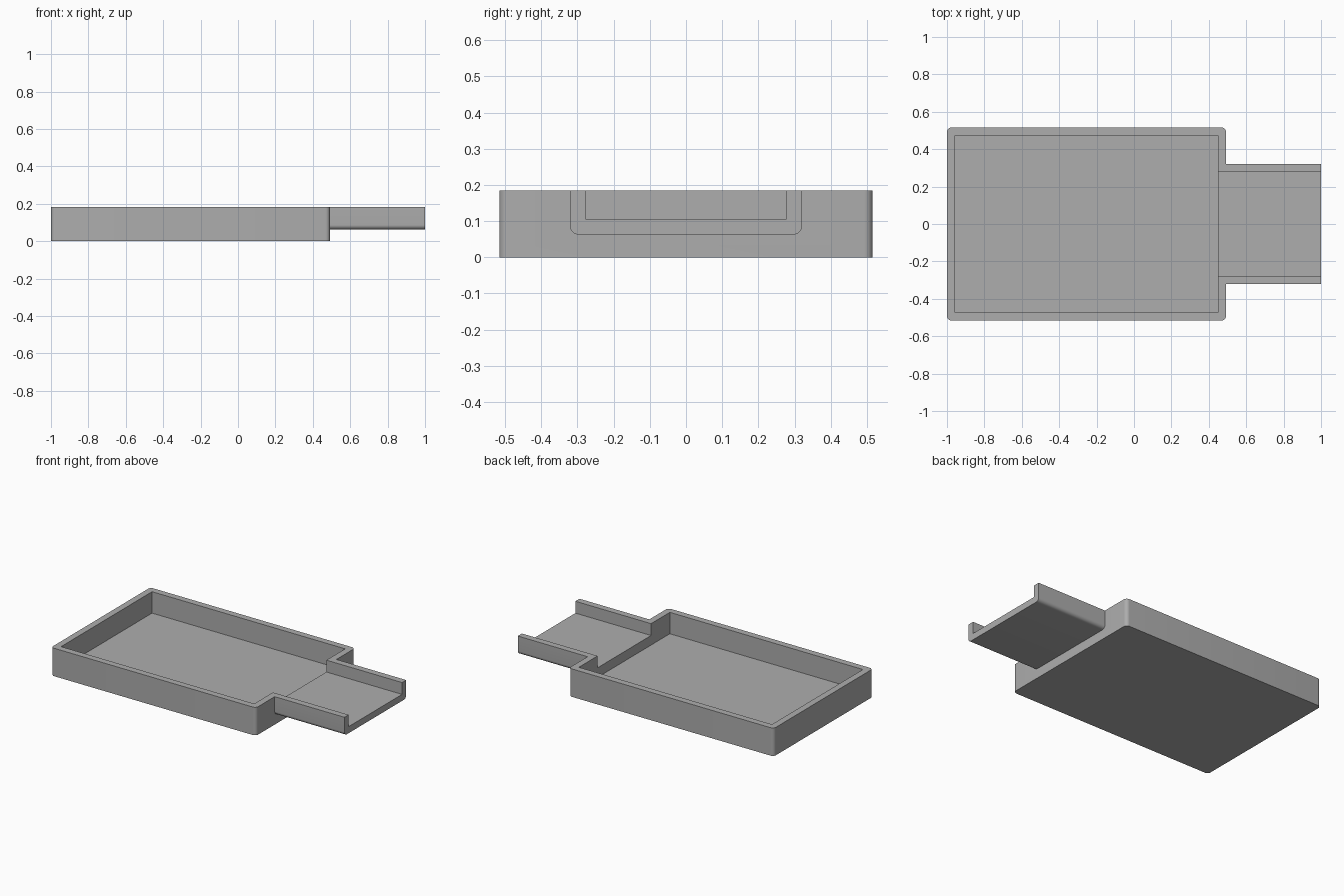
import bpy
import bmesh
import math

cube = bpy.data.objects.get("Cube")
if cube:
    bpy.data.objects.remove(cube, do_unlink=True)

WALL = 0.043
TOP = 0.184
HALF_Y = 0.516
TRAY_LEFT, TRAY_RIGHT = -1.0, 0.492
SPOUT_HALF, SPOUT_BASE = 0.321, 0.063
RADIUS = 0.024

grey = bpy.data.materials.new("plain_grey")
grey.use_nodes = True
grey.diffuse_color = (0.42, 0.42, 0.42, 1)
grey.node_tree.nodes["Principled BSDF"].inputs["Base Color"].default_value = grey.diffuse_color


def block(name, low, high, rounded=None):
    """Box between two corners; edges accepted by rounded(a, b) get a round bevel."""
    bm = bmesh.new()
    bmesh.ops.create_cube(bm, size=1)
    for v in bm.verts:
        v.co = [low[i] if v.co[i] < 0 else high[i] for i in range(3)]
    if rounded:
        edges = [e for e in bm.edges if rounded(e.verts[0].co, e.verts[1].co)]
        bmesh.ops.bevel(bm, geom=edges, offset=RADIUS, segments=8,
                        profile=0.5, affect='EDGES')
    mesh = bpy.data.meshes.new(name)
    bm.to_mesh(mesh)
    bm.free()
    mesh.materials.append(grey)
    obj = bpy.data.objects.new(name, mesh)
    bpy.context.collection.objects.link(obj)
    return obj


def combine(target, other, operation):
    mod = target.modifiers.new(operation.lower(), 'BOOLEAN')
    mod.operation = operation
    mod.solver = 'EXACT'
    mod.object = other
    bpy.context.view_layer.objects.active = target
    bpy.ops.object.modifier_apply(modifier=mod.name)
    bpy.data.objects.remove(other, do_unlink=True)


def upright(a, b):
    return abs(a.z - b.z) > 0.01


def lower_long(a, b):
    return abs(a.x - b.x) > 0.01 and a.z < 0.1


# Tray body with rounded upright corners
tray = block("tray_with_spout", (TRAY_LEFT, -HALF_Y, 0),
             (TRAY_RIGHT, HALF_Y, TOP), upright)

# Spout with rounded lower edges
spout = block("spout", (TRAY_RIGHT - WALL / 2, -SPOUT_HALF, SPOUT_BASE),
              (1, SPOUT_HALF, TOP), lower_long)
combine(tray, spout, 'UNION')

# Hollow of the tray
inner_right = TRAY_RIGHT - WALL
hollow = block("tray_hollow", (TRAY_LEFT + WALL, -HALF_Y + WALL, WALL),
               (inner_right, HALF_Y - WALL, TOP + 0.1))
combine(tray, hollow, 'DIFFERENCE')

# Channel through the end wall and along the spout
channel_half = SPOUT_HALF - WALL
channel = block("spout_channel", (inner_right - 0.1, -channel_half, SPOUT_BASE + WALL),
                (1.1, channel_half, TOP + 0.1))
combine(tray, channel, 'DIFFERENCE')

# Smooth the rounded corners and keep the other edges sharp
tray.select_set(True)
bpy.context.view_layer.objects.active = tray
bpy.ops.object.shade_smooth_by_angle(angle=math.radians(30))
